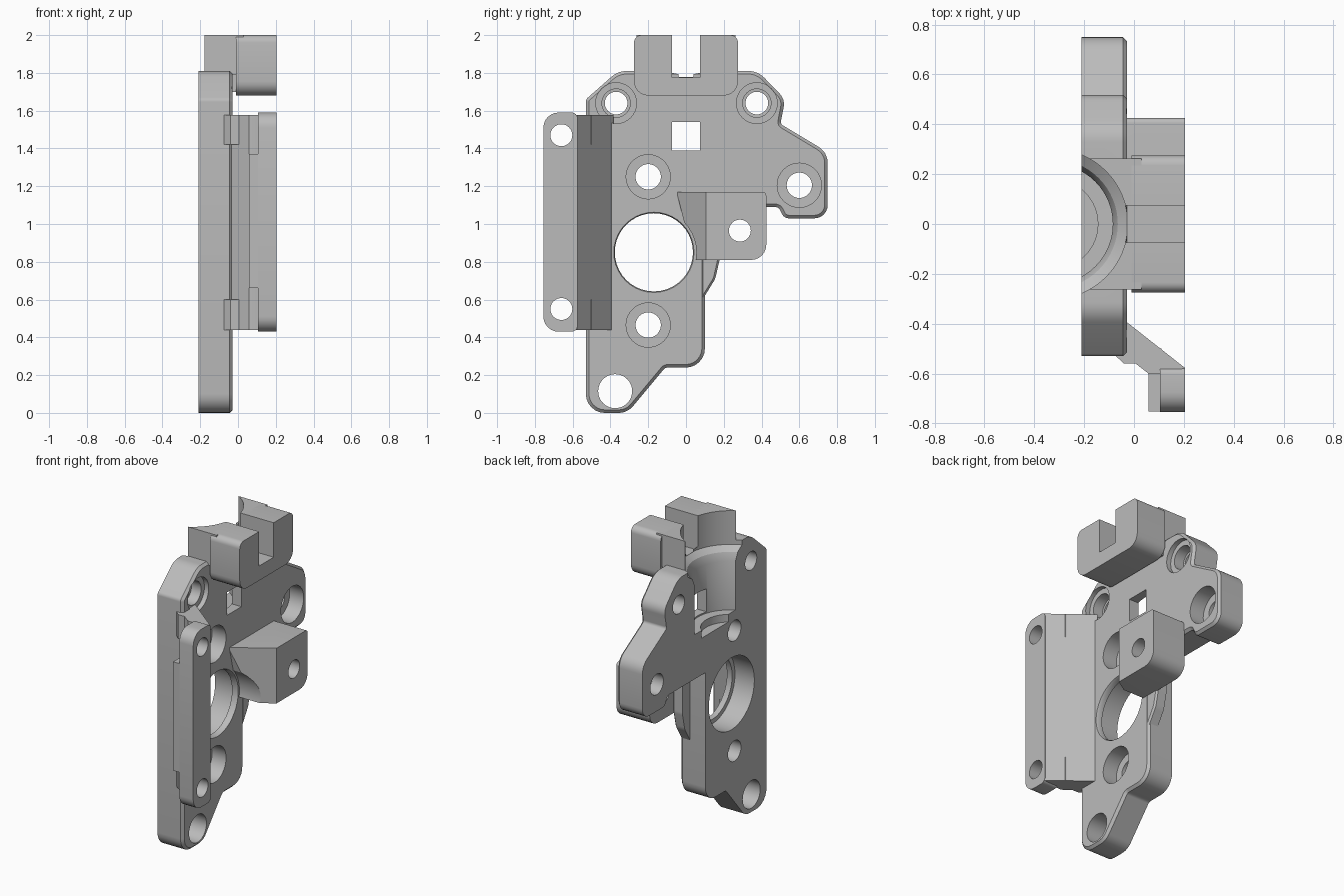
import bpy, bmesh, math
from mathutils import Vector, Matrix

if "Cube" in bpy.data.objects:
    bpy.data.objects.remove(bpy.data.objects["Cube"], do_unlink=True)

grey = bpy.data.materials.new("plain_grey")
grey.use_nodes = True
COL = (0.5, 0.5, 0.5, 1)
grey.diffuse_color = COL
grey.node_tree.nodes["Principled BSDF"].inputs["Base Color"].default_value = COL


def add(name, bm):
    bmesh.ops.recalc_face_normals(bm, faces=bm.faces)
    me = bpy.data.meshes.new(name)
    bm.to_mesh(me)
    bm.free()
    me.materials.append(grey)
    ob = bpy.data.objects.new(name, me)
    bpy.context.collection.objects.link(ob)
    return ob


def rounded(points, steps=6):
    """Turn (u, v, radius) corners into a filleted outline."""
    out = []
    for i, (u, v, r) in enumerate(points):
        p = Vector((u, v))
        if r == 0:
            out.append(p)
            continue
        a = Vector(points[i - 1][:2]) - p
        b = Vector(points[(i + 1) % len(points)][:2]) - p
        half = a.angle(b) / 2
        t = min(r / math.tan(half), a.length * 0.48, b.length * 0.48)
        start, end = p + a.normalized() * t, p + b.normalized() * t
        for k in range(steps + 1):
            s = k / steps
            w = 1 / math.sin(half) - 1
            # rational quadratic arc, exact for a circle
            m = math.sin(half)
            c0, c1, c2 = (1 - s) ** 2, 2 * s * (1 - s) * m, s * s
            out.append((start * c0 + p * c1 + end * c2) / (c0 + c1 + c2))
    return out


def prism(name, points, lo, hi, axis="x", chamfer=0):
    """Extrude an outline along x (points are y, z) or z (points are x, y)."""
    bm = bmesh.new()
    at = lambda p, d: (d, p[0], p[1]) if axis == "x" else (p[0], p[1], d)
    pts = rounded(points)
    n = len(pts)
    low = [bm.verts.new(at(p, lo)) for p in pts]
    top = [bm.verts.new(at(p, hi)) for p in pts]
    bm.faces.new(low)
    cap = bm.faces.new(top)
    for i in range(n):
        j = (i + 1) % n
        bm.faces.new((low[i], low[j], top[j], top[i]))
    bmesh.ops.recalc_face_normals(bm, faces=bm.faces)
    if chamfer:
        bmesh.ops.bevel(bm, geom=list(cap.edges), offset=chamfer, segments=1,
                        affect="EDGES", clamp_overlap=True)
    return add(name, bm)


def box(name, x, y, z):
    return prism(name, [(y[0], z[0], 0), (y[1], z[0], 0), (y[1], z[1], 0), (y[0], z[1], 0)], *x)


def lathe(name, profile, matrix, steps=64):
    """Solid of revolution about local z from (radius, height) pairs."""
    bm = bmesh.new()
    rings = [[bm.verts.new((r * math.cos(2 * math.pi * k / steps),
                            r * math.sin(2 * math.pi * k / steps), h)) for k in range(steps)]
             for r, h in profile]
    for a, b in zip(rings, rings[1:]):
        for k in range(steps):
            j = (k + 1) % steps
            bm.faces.new((a[k], a[j], b[j], b[k]))
    bm.faces.new(rings[0])
    bm.faces.new(rings[-1])
    bm.transform(matrix)
    return add(name, bm)


def bore(y, z, profile):
    """Cutter along x."""
    return lathe("bore", profile, Matrix.Translation((0, y, z)) @ Matrix.Rotation(math.pi / 2, 4, "Y"), 40)


def cut(ob, cutter):
    cutter.hide_render = True
    mod = ob.modifiers.new("cut", "BOOLEAN")
    mod.operation, mod.solver, mod.object = "DIFFERENCE", "EXACT", cutter
    with bpy.context.temp_override(object=ob, active_object=ob, selected_objects=[ob]):
        bpy.ops.object.modifier_apply(modifier=mod.name)
    bpy.data.objects.remove(cutter, do_unlink=True)


def motor_pocket():
    """Stepped upright pocket open at the back."""
    profile = [(0.18, 1.33), (0.18, 1.38), (0.24, 1.381), (0.24, 1.70), (0.26, 1.75),
               (0.30, 1.78), (0.30, 2.1)]
    return lathe("pocket", profile, Matrix.Translation((-0.325, 0, 0)))


BACK, FACE, FRONT = -0.21, -0.028, 0.205

# Main plate with chamfered front rim
plate = prism("main_plate", [
    (-0.53, 0.0, 0.1), (-0.31, 0.0, 0.1), (-0.11, 0.24, 0.03), (0.1, 0.24, 0.16),
    (0.1, 1.09, 0), (0.49, 1.09, 0.03), (0.52, 1.03, 0.04), (0.75, 1.03, 0.07),
    (0.75, 1.38, 0.1), (0.5, 1.53, 0.02), (0.525, 1.66, 0.08), (0.38, 1.81, 0.12),
    (-0.36, 1.81, 0.12), (-0.53, 1.66, 0.03)], BACK, FACE, chamfer=0.016)

# Plate bores: large bearing seat, screw holes with counterbores
cut(plate, bore(-0.17, 0.85, [(0.235, -0.3), (0.235, -0.07), (0.207, -0.069),
                              (0.207, -0.04), (0.225, 0)]))
for y, z in [(-0.2, 1.25), (-0.2, 0.465), (0.6, 1.205)]:
    cut(plate, bore(y, z, [(0.067, -0.3), (0.067, -0.13), (0.117, -0.129), (0.117, 0.1)]))
for y in (-0.37, 0.375):
    cut(plate, bore(y, 1.64, [(0.06, -0.3), (0.06, -0.13), (0.075, -0.129), (0.075, -0.06),
                              (0.108, -0.059), (0.108, 0.1)]))
cut(plate, bore(-0.375, 0.115, [(0.09, -0.3), (0.09, 0.1)]))
cut(plate, motor_pocket())
cut(plate, box("window_cut", (-0.3, 0.1), (-0.075, 0.075), (1.39, 1.54)))

# Thin rounded flange beside the bearing seat
prism("bearing_flange", [(0.08, 0.58, 0), (0.1, 0.62, 0), (0.155, 0.71, 0.1), (0.18, 0.82, 0.1),
                         (0.18, 1.1, 0), (0.08, 1.1, 0)], -0.1, FACE, chamfer=0.012)

# Top clamp: front jaw and rear saddle, both slotted and cut by the pocket
jaw = prism("top_jaw", [(-0.275, 1.68, 0.075), (0.275, 1.68, 0.075), (0.275, 2, 0.04),
                        (-0.275, 2, 0.04)], -0.01, FRONT)
saddle = box("top_saddle", (-0.178, 0.03), (-0.262, 0.262), (1.79, 2.0))
neck = box("jaw_neck", (-0.06, 0.01), (-0.24, 0.24), (1.7, 1.8))
for part in (jaw, saddle, neck):
    cut(part, motor_pocket())
    cut(part, box("slot_cut", (-0.4, 0.4), (-0.075, 0.075), (1.775, 2.2)))

# Side boss with sloped flank, trimmed round the bearing seat
boss = prism("side_boss", [(0.04, 0.81, 0), (0.425, 0.81, 0.08), (0.425, 1.17, 0.02),
                           (-0.05, 1.17, 0)], -0.035, FRONT)
cut(boss, prism("flank_cut", [(-0.035, -0.05, 0), (FRONT, 0.105, 0), (0.4, 0.105, 0),
                              (0.4, -0.2, 0), (-0.035, -0.2, 0)], 0.5, 1.4, "z"))
cut(boss, bore(-0.17, 0.85, [(0.225, -0.3), (0.225, 0.4)]))
cut(boss, bore(0.285, 0.965, [(0.058, -0.3), (0.058, 0.4)]))

# Side rail: screw flange, thickened middle, slanted web and end ribs
rail = prism("rail_flange", [(-0.755, 0.43, 0.08), (-0.575, 0.43, 0.03), (-0.575, 1.59, 0.03),
                             (-0.755, 1.59, 0.08)], 0.105, FRONT)
for z in (0.55, 1.47):
    cut(rail, bore(-0.66, z, [(0.058, -0.3), (0.058, 0.4)]))
box("rail_middle", (0.058, 0.106), (-0.752, -0.575), (0.66, 1.37))
prism("rail_web", [(-0.04, -0.385, 0), (FRONT, -0.578, 0), (0.105, -0.6, 0), (0.058, -0.6, 0),
                   (-0.035, -0.528, 0)], 0.44, 1.578, "z")
for name, lo, hi in [("lower_rail_rib", 0.44, 0.6), ("upper_rail_rib", 1.42, 1.578)]:
    prism(name, [(-0.075, -0.528, 0), (-0.04, -0.56, 0), (0.11, -0.56, 0), (0.11, -0.5, 0),
                 (-0.04, -0.45, 0)], lo, hi, "z")

# Smooth the round walls, keep edges crisp
for ob in bpy.context.collection.objects:
    ob.select_set(ob.type == "MESH")
    if ob.type == "MESH":
        bpy.context.view_layer.objects.active = ob
bpy.ops.object.shade_smooth_by_angle(angle=math.radians(25))
